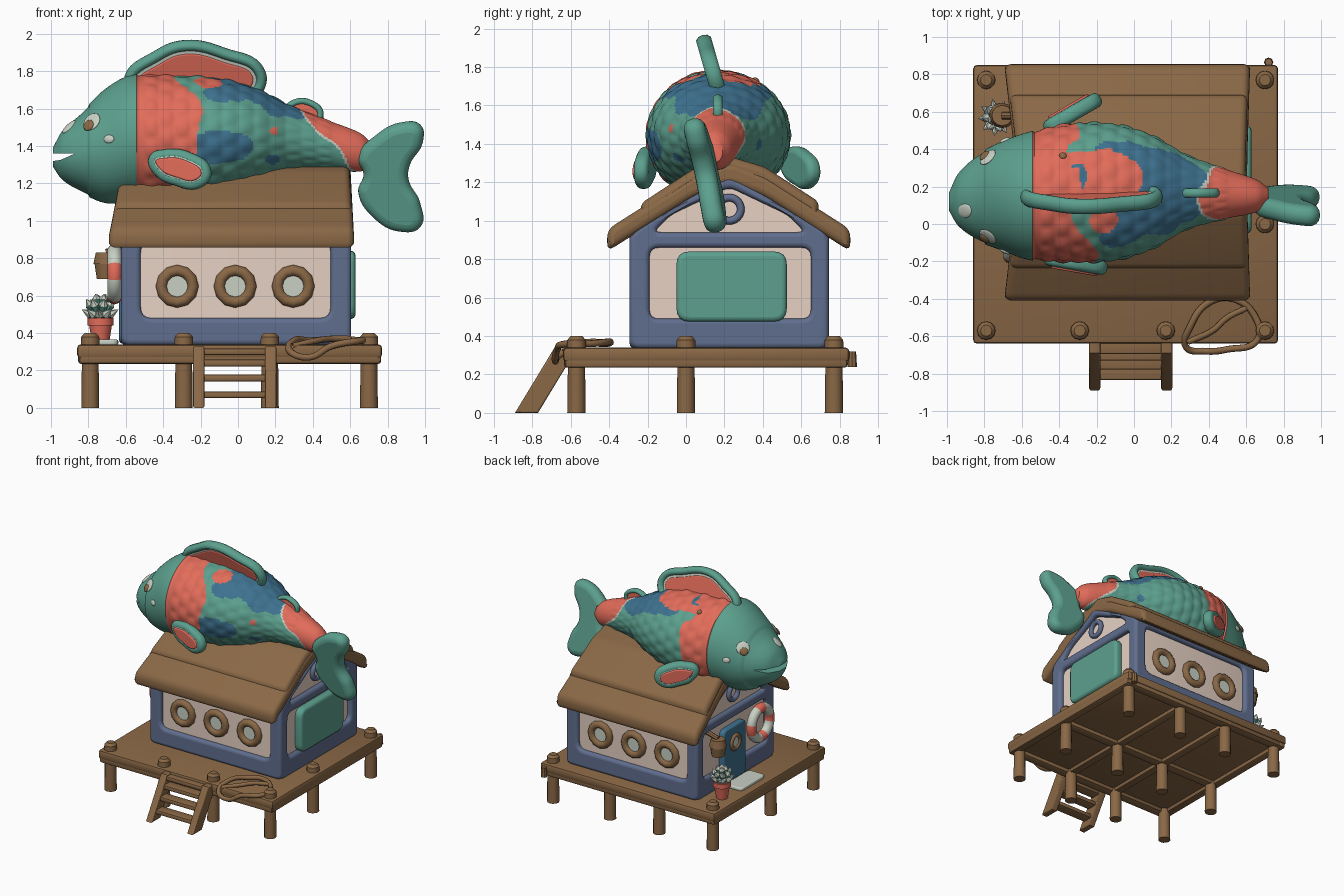
import bpy, bmesh, math
from math import pi, sin, cos, radians
from mathutils import Vector

if "Cube" in bpy.data.objects:
    bpy.data.objects.remove(bpy.data.objects["Cube"], do_unlink=True)

def material(name, *rgb):
    lin = [(c / 255 / 12.92 if c < 11 else ((c / 255 + .055) / 1.055) ** 2.4) for c in rgb] + [1]
    m = bpy.data.materials.new(name)
    m.use_nodes = True
    m.diffuse_color = lin
    m.node_tree.nodes["Principled BSDF"].inputs["Base Color"].default_value = lin
    return m

WOOD = material("brown wood", 138, 104, 70)
TEAL = material("teal", 92, 160, 142)
CORAL = material("coral", 226, 108, 90)
BLUE = material("deep blue", 62, 114, 144)
FRAME = material("slate blue", 96, 110, 142)
CREAM = material("cream", 236, 214, 200)
PALE = material("pale grey", 200, 208, 196)

def finish(ob, name, mats, angle=40):
    """Apply modifiers, name, colour and shade an object."""
    bpy.ops.object.select_all(action='DESELECT')
    ob.select_set(True)
    bpy.context.view_layer.objects.active = ob
    bpy.ops.object.convert(target='MESH')
    ob = bpy.context.object
    ob.name = name
    if not ob.data.materials:
        for m in mats if isinstance(mats, list) else [mats]:
            ob.data.materials.append(m)
    bpy.ops.object.shade_smooth_by_angle(angle=radians(angle))
    return ob

def box(name, lo, hi, mat, bevel=.015):
    lo, hi = Vector(lo), Vector(hi)
    bpy.ops.mesh.primitive_cube_add(size=1, location=(lo + hi) / 2)
    ob = bpy.context.object
    ob.scale = hi - lo
    bpy.ops.object.transform_apply(location=False, rotation=False)
    b = ob.modifiers.new("soft", 'BEVEL')
    b.width, b.segments = bevel, 2
    return finish(ob, name, mat)

def cone(name, a, b, r1, r2, mat, sides=12):
    a, b = Vector(a), Vector(b)
    bpy.ops.mesh.primitive_cone_add(vertices=sides, radius1=r1, radius2=r2, depth=(b - a).length,
                                    location=(a + b) / 2, rotation=(b - a).to_track_quat('Z', 'Y').to_euler())
    return finish(bpy.context.object, name, mat)

def torus(name, loc, rot, major, minor, mats, sides=32):
    bpy.ops.mesh.primitive_torus_add(location=loc, rotation=rot, major_radius=major, minor_radius=minor,
                                     major_segments=sides, minor_segments=10)
    return finish(bpy.context.object, name, mats)

def outline(name, loops, mat, rot=(90, 0, 0), loc=(0, 0, 0), half=.03, bevel=.02, smooth=False,
            fill=True, inset=0, pivot=(0, 0), closed=True):
    """Rounded plate (fill) or tube from outlines; later loops are holes."""
    cu = bpy.data.curves.new(name, 'CURVE')
    cu.dimensions = '2D' if fill else '3D'
    cu.fill_mode = 'BOTH' if fill else 'FULL'
    cu.bevel_depth, cu.bevel_resolution, cu.resolution_u = bevel, 3, 8
    if fill:
        cu.extrude, cu.offset = half - bevel, -bevel - inset
    for pts in loops:
        s = cu.splines.new('BEZIER' if smooth else 'POLY')
        ps = s.bezier_points if smooth else s.points
        ps.add(len(pts) - 1)
        for p, q in zip(ps, pts):
            co = (q[0] - pivot[0], q[1] - pivot[1], q[2] if len(q) > 2 else 0)
            p.co = co if smooth else (*co, 1)
            if smooth:
                p.handle_left_type = p.handle_right_type = 'AUTO'
        s.use_cyclic_u = closed
    ob = bpy.data.objects.new(name, cu)
    bpy.context.collection.objects.link(ob)
    ob.rotation_euler = [radians(a) for a in rot]
    ob.location = loc
    return finish(ob, name, mat)

def rounded(pts, r):
    out, n = [], len(pts)
    for i in range(n):
        a, p, b = (Vector(pts[(i + k) % n]) for k in (-1, 0, 1))
        s, e = p + (a - p).normalized() * r, p + (b - p).normalized() * r
        out += [s.lerp(p, t / 4).lerp(p.lerp(e, t / 4), t / 4) for t in range(5)]
    return out

def rect(x0, z0, x1, z1):
    return [(x0, z0), (x1, z0), (x1, z1), (x0, z1)]

# Deck, beams and posts
box("deck", (-.86, -.64, .265), (.77, .85, .34), WOOD, .02)
rows, cols = (-.57, 0, .77), (-.79, -.29, .17, .70)
for y in (-.595, 0, .8):
    box("cross_beam", (-.85, y - .04, .235), (.76, y + .04, .3), WOOD)
for x in (-.82, -.29, .17, .73):
    box("long_beam", (x - .035, -.63, .235), (x + .035, .84, .3), WOOD)
for x in cols:
    for y in rows:
        cone("post", (x, y, 0), (x, y, .3), .048, .044, WOOD)
        if y < -.5 or x > .5 or (x < -.5 and y > .5):
            cone("post_cap", (x, y, .33), (x, y, .38), .05, .048, WOOD)
            cone("post_cap_top", (x, y, .38), (x, y, .4), .048, .03, WOOD)
cone("corner_peg", (.72, .865, .24), (.72, .865, .32), .025, .02, WOOD, 8)

# Ladder
for x in (-.21, .175):
    outline("ladder_side", [[(-.89, 0), (-.77, 0), (-.57, .33), (-.69, .33)]], WOOD, (90, 0, 90), (x, 0, 0), .03, .01)
for z in (.07, .16, .24, .3):
    y = -.83 + z * .6
    box("rung", (-.21, y - .045, z - .018), (.175, y + .045, z + .018), WOOD, .01)

# Rope coil hanging over the deck edge
outline("rope_loop", [[(.28, -.66, .3), (.3, -.55, .36), (.4, -.42, .36), (.53, -.4, .37), (.65, -.5, .36),
                       (.66, -.62, .36), (.5, -.67, .33), (.38, -.68, .27)]], WOOD, (0, 0, 0), bevel=.018, smooth=True, fill=False)
outline("rope_cross", [[(.29, -.63, .33), (.42, -.57, .36), (.5, -.5, .37), (.6, -.45, .37)]], WOOD, (0, 0, 0),
        bevel=.016, smooth=True, fill=False, closed=False)

# House shell, frames and crossbars
gable = [(-.29, .335), (.74, .335), (.74, .94), (.225, 1.24), (-.29, .94)]
outline("walls", [[(-.26, .335), (.71, .335), (.71, .93), (.225, 1.21), (-.26, .93)]], CREAM, (90, 0, 90),
        (-.012, 0, 0), .578, .005)
for x, out in ((-.59, -.01), (.57, .01)):
    holes = [rounded(rect(-.19, .49, .65, .86), .05),
             rounded([(-.17, .94), (.62, .94), (.53, 1.03), (.225, 1.175), (-.08, 1.03)], .04)]
    outline("gable_frame", [rounded(gable, .05)] + holes, FRAME, (90, 0, 90), (x, 0, 0), .035, .025)
    torus("gable_ring", (x + out, .225, 1.06), (0, pi / 2, 0), .06, .02, FRAME)
for y, sign in ((-.26, -1), (.71, 1)):
    outline("long_frame", [rounded(rect(-.625, .335, .605, .94), .05), rounded(rect(-.52, .48, .495, .89), .06)],
            FRAME, (90, 0, 0), (0, y, 0), .033, .025)
    for x in (-.325, -.015, .295):
        torus("porthole_rim", (x, y + sign * .005, .65), (pi / 2, 0, 0), .085, .03, WOOD, 12)
        cone("porthole_glass", (x, y - .01, .65), (x, y + .01, .65), .075, .075, PALE, 16)

# Shutter on one end, door and mat on the other
outline("shutter", [rounded(rect(-.05, .475, .525, .84), .07)], TEAL, (90, 0, 90), (.59, 0, 0), .038, .025)
outline("door", [rounded(rect(.1, .345, .4, .8), .05)], BLUE, (90, 0, 90), (-.605, 0, 0), .03, .015)
torus("door_window", (-.635, .25, .66), (0, pi / 2, 0), .055, .018, WOOD, 16)
cone("door_glass", (-.63, .25, .66), (-.64, .25, .66), .05, .05, PALE, 16)
outline("door_mat", [rounded(rect(-.8, .08, -.64, .4), .04)], PALE, (0, 0, 0), (0, 0, .35), .015, .01)

# Life ring with coral bands
ring = torus("life_ring", (-.66, -.05, .715), (0, pi / 2, 0), .122, .04, [PALE, CORAL])
for p in ring.data.polygons:
    p.material_index = int((math.atan2(p.center.y, p.center.x) + .3) % (pi / 2) < .5)

# Hanging barrel lantern
L = Vector((-.705, .58, 0))
cone("lantern_base", L + Vector((0, 0, .69)), L + Vector((0, 0, .77)), .05, .062, WOOD)
cone("lantern_top", L + Vector((0, 0, .77)), L + Vector((0, 0, .83)), .068, .055, WOOD)
cone("lantern_bracket", L + Vector((0, 0, .83)), (-.6, .58, .86), .02, .02, WOOD, 8)

# Potted plant
P = Vector((-.735, .57, 0))
cone("pot", P + Vector((0, 0, .34)), P + Vector((0, 0, .45)), .045, .062, CORAL, 16)
cone("pot_rim", P + Vector((0, 0, .44)), P + Vector((0, 0, .48)), .07, .07, CORAL, 16)
for count, reach, rise, tip in ((9, .09, .05, .6), (7, .07, .1, .8), (4, .03, .125, .9)):
    for i in range(count):
        a = 2 * pi * i / count + reach * 20
        d = Vector((cos(a) * reach, sin(a) * reach, rise))
        base = P + Vector((0, 0, .47))
        cone("leaf", base + d * .1, base + d * tip, .012, .026, TEAL, 6)
        cone("leaf_tip", base + d * tip, base + d * 1.12, .026, 0, PALE, 6)

# Two-layer roof, narrowing upwards at the head end
def roof(name, top, x0, x1, thick, round_by):
    ob = outline(name, [rounded(top + [(y, z - thick) for y, z in reversed(top)], round_by)], WOOD, (90, 0, 90),
                 ((x0 + x1) / 2, 0, 0), (x1 - x0) / 2, .035)
    for v in ob.data.vertices:
        v.co.z *= 1 - max(v.co.y - .92, 0) * (.3 if v.co.z < 0 else .08)
roof("roof_lower", [(-.41, .955), (.04, 1.24), (.225, 1.31), (.41, 1.24), (.855, .955)], -.69, .62, .115, .045)
roof("roof_upper", [(-.235, 1.09), (.04, 1.27), (.225, 1.335), (.41, 1.28), (.69, 1.1)], -.69, .615, .09, .03)

# Fish body: (x, centre y, centre z, half width, half height)
KEYS = [(-.99, .12, 1.34, .05, .05), (-.94, .13, 1.35, .14, .13), (-.84, .14, 1.365, .22, .205),
        (-.71, .15, 1.4, .28, .295), (-.57, .15, 1.44, .33, .33), (-.36, .165, 1.44, .365, .335),
        (-.1, .17, 1.45, .36, .31), (.1, .17, 1.455, .3, .25), (.28, .17, 1.44, .2, .175),
        (.5, .16, 1.4, .13, .13), (.66, .15, 1.365, .085, .1), (.72, .15, 1.355, .04, .05)]

def section(x):
    i = max(k for k in range(len(KEYS) - 1) if KEYS[k][0] <= x or k == 0)
    def slope(k, c):
        a, b = KEYS[max(k - 1, 0)], KEYS[min(k + 1, len(KEYS) - 1)]
        return (b[c] - a[c]) / (b[0] - a[0])
    a, b = KEYS[i], KEYS[i + 1]
    h = b[0] - a[0]
    t = (x - a[0]) / h
    return [(2 * t**3 - 3 * t**2 + 1) * a[c] + (t**3 - 2 * t**2 + t) * h * slope(i, c)
            + (3 * t**2 - 2 * t**3) * b[c] + (t**3 - t**2) * h * slope(i + 1, c) for c in range(1, 5)]

def surface(x, a):
    cy, cz, ry, rz = section(x)
    bump = .01 if -.8 < x < -.54 else 0
    if -.5 < x < .5:
        u = x / .085
        row = math.floor(u)
        bump = .03 * ry * (1 - (2 * (u - row) - 1) ** 2) * abs(sin(a * 9 + row % 2 * pi / 2))
    return Vector((x, cy + (ry + bump) * cos(a), cz + (rz + bump) * sin(a)))

BLOBS = [((-.16, .02, 1.74), (.07, .07, .12), 1), ((-.3, .25, 1.78), (.05, .08, .2), 2),
         ((-.2, .27, 1.75), (.27, .14, .25), 1), ((.14, .16, 1.65), (.32, .25, .19), 2),
         ((-.1, -.17, 1.39), (.17, .2, .09), 2), ((.19, -.02, 1.48), (.025, .1, .025), 1),
         ((-.08, .02, 1.66), (.14, .17, .07), 2), ((.18, 0, 1.33), (.04, .1, .03), 2),
         ((-.06, .38, 1.7), (.17, .08, .1), 2), ((.22, .3, 1.4), (.08, .1, .06), 2)]

def fish_colour(c):
    x, y, z = c
    w = .03 * sin(17 * z + 9 * y) + .02 * sin(31 * x + 23 * y)
    if x < -.54:
        return 0
    tail = x + .8 * (z - 1.45) + w * .6 - .47
    band = -.3 + .1 * sin((z - 1.3) * 7) + w - x
    if tail > 0 or (band > 0 and y < .3) or band > .1:
        return 1
    if tail > -.016:
        return 3
    for centre, radii, colour in BLOBS:
        d = sum(((p - q) / r) ** 2 for p, q, r in zip(c, centre, radii)) + w * 5
        if d < 1:
            return colour
    return 0

bm = bmesh.new()
N, M = 170, 120
rings = [[bm.verts.new(surface(-.99 + 1.71 * (i / N) ** 1.15, 2 * pi * j / M)) for j in range(M)] for i in range(N + 1)]
for r, s in zip(rings, rings[1:]):
    for j in range(M):
        bm.faces.new((r[j], s[j], s[j - 1], r[j - 1]))
bm.faces.new(rings[0])
bm.faces.new(rings[-1][::-1])
bmesh.ops.recalc_face_normals(bm, faces=bm.faces)
for f in bm.faces:
    f.material_index = fish_colour(f.calc_center_median())
mesh = bpy.data.meshes.new("fish_body")
bm.to_mesh(mesh)
for m in (TEAL, CORAL, BLUE, PALE):
    mesh.materials.append(m)
body = bpy.data.objects.new("fish_body", mesh)
bpy.context.collection.objects.link(body)
mouth = outline("mouth_cutter", [[(-1.06, 1.36), (-1.06, 1.31), (-.95, 1.325), (-.87, 1.36)]], TEAL, half=.5, bevel=0)
mouth.hide_render = True
cut = body.modifiers.new("mouth", 'BOOLEAN')
cut.object, cut.operation, cut.solver = mouth, 'DIFFERENCE', 'EXACT'
finish(body, "fish_body", TEAL, 50)
bpy.data.objects.remove(mouth, do_unlink=True)

# Eyes and small spots lying on the skin
def spot(name, x, a, r, mat, stretch=1, lift=0):
    p, e = surface(x, a), .01
    n = (surface(x, a + e) - p).cross(surface(x + e, a) - p).normalized()
    if n.dot(p - Vector((p.x, .15, 1.4))) < 0:
        n = -n
    bpy.ops.mesh.primitive_uv_sphere_add(segments=20, ring_count=10, location=p + n * lift,
                                         rotation=n.to_track_quat('Z', 'Y').to_euler())
    bpy.context.object.scale = (r, r * stretch, .012)
    finish(bpy.context.object, name, mat)
for flip in (0, 1):
    spot("eye_white", -.782, pi - .62 if flip else .62, .052, PALE)
    spot("eye_pupil", -.794, pi - .55 if flip else .55, .032, WOOD, lift=.008)
    spot("cheek_spot", -.69, pi - .1 if flip else .1, .03, PALE, .75)
spot("brow_spot", -.905, 1.95, .038, PALE, 1.3, -.003)
spot("back_spot", -.38, 1.0, .02, WOOD)

# Fins: teal rim around pale and coral plates; side fins are solid with coral on the outer face
def fin(name, pts, y, tilt=0, turn=0, rim=.032, outer=0, inset=.03):
    kw = dict(rot=(90 + tilt, 0, turn), pivot=pts[0], smooth=True)
    at = Vector((pts[0][0], y, pts[0][1]))
    out = Vector((-sin(radians(turn)), cos(radians(turn)), 0)) * outer * rim * .6
    if outer:
        outline(name, [pts], TEAL, half=rim, bevel=rim * .8, inset=-rim * .7, loc=at, **kw)
    else:
        tube = outline(name + "_rim", [pts], TEAL, bevel=rim, fill=False, loc=at, **kw)
        for v in tube.data.vertices:
            v.co.z *= 1.4
    outline(name + "_edge", [pts], PALE, half=rim * .55, bevel=.004, inset=rim * .3, loc=at + out * .8, **kw)
    outline(name + "_panel", [pts], CORAL, half=rim * .7, bevel=.008, inset=inset, loc=at + out, **kw)
fin("back_fin", [(-.58, 1.74), (-.43, 1.89), (-.28, 1.945), (-.07, 1.9), (.115, 1.8), (.09, 1.68), (-.2, 1.58), (-.45, 1.63)],
    .15, 16, 0, .03, 0, .042)
fin("small_fin", [(.25, 1.56), (.3, 1.63), (.4, 1.622), (.44, 1.57), (.36, 1.48)], .165, 0, 0, .018, 0, .012)
side_fin = [(-.45, 1.33), (-.39, 1.355), (-.26, 1.34), (-.165, 1.26), (-.21, 1.2), (-.33, 1.215), (-.42, 1.26)]
fin("side_fin_front", side_fin, -.185, 0, -10, .038, -1, .02)
fin("side_fin_back", side_fin, .52, 0, 30, .04, 1, .02)

# Tail
tail = [(.64, 1.34), (.74, 1.46), (.88, 1.53), (.98, 1.515), (.99, 1.42), (.92, 1.3), (.91, 1.22), (.97, 1.09),
        (.97, .96), (.86, .935), (.72, 1.01), (.64, 1.15), (.67, 1.25)]
outline("tail_fin", [tail], TEAL, (102, 0, -5), (.64, .1, 1.34), .056, .05, True, pivot=tail[0])
